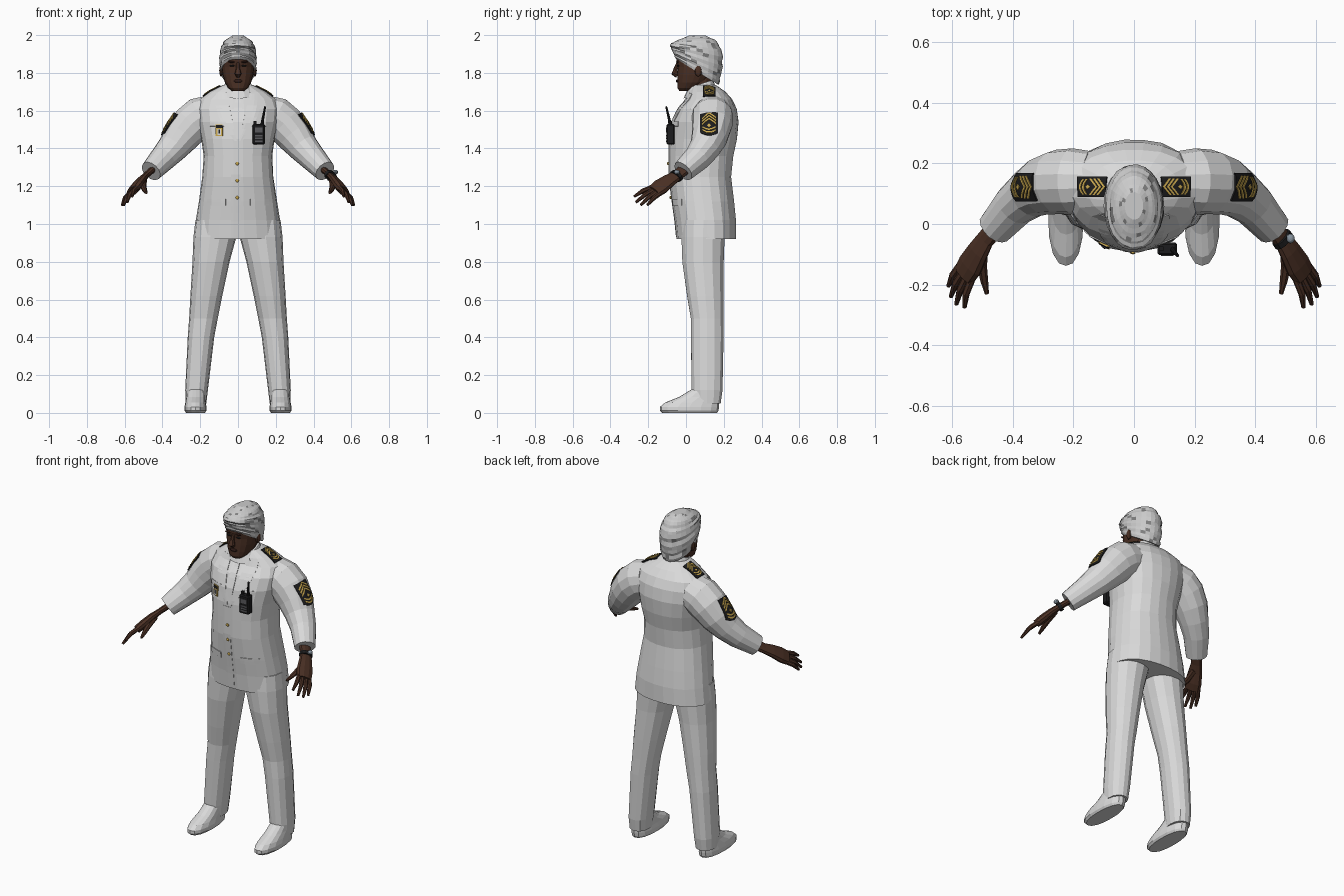
import bpy, bmesh, math, random
from mathutils import Vector as V, Matrix
from mathutils.bvhtree import BVHTree

random.seed(4)
if "Cube" in bpy.data.objects:
    bpy.data.objects.remove(bpy.data.objects["Cube"])


def material(name, r, g, b):
    m = bpy.data.materials.new(name)
    m.use_nodes = True
    m.diffuse_color = (r, g, b, 1)
    m.node_tree.nodes["Principled BSDF"].inputs["Base Color"].default_value = (r, g, b, 1)
    return m


CLOTH = material("white cloth", .7, .7, .7)
HAIR = material("grey hair", .6, .6, .6)
STREAK = material("hair streak", .22, .22, .22)
SKIN = material("brown skin", .07, .03, .018)
DARK = material("dark skin", .03, .012, .009)
BLACK = material("black", .012, .012, .013)
GOLD = material("gold", .6, .4, .08)
GREY = material("device grey", .1, .1, .11)
STEEL = material("watch steel", .25, .3, .35)


def finish(name, bm, mat, mirror=False):
    me = bpy.data.meshes.new(name)
    bm.to_mesh(me)
    bm.free()
    ob = bpy.data.objects.new(name, me)
    bpy.context.collection.objects.link(ob)
    me.materials.append(mat)
    if mirror:
        ob.modifiers.new("Mirror", "MIRROR").use_mirror_merge = False
    return ob


def loft(name, rings, mat, seg=16, n=2.3, mirror=False, jitter=0):
    """Skin superellipse rings, each given as centre and two half-axes."""
    bm = bmesh.new()
    loops = []
    for c, u, v in rings:
        loop = []
        for i in range(seg):
            a = math.tau * i / seg
            x, y = math.cos(a), math.sin(a)
            k = (abs(x) ** n + abs(y) ** n) ** (-1 / n) * (1 + random.uniform(-jitter, jitter))
            loop.append(bm.verts.new(V(c) + V(u) * x * k + V(v) * y * k))
        loops.append(loop)
    for a, b in zip(loops, loops[1:]):
        for i in range(seg):
            j = (i + 1) % seg
            bm.faces.new((a[i], a[j], b[j], b[i]))
    bm.faces.new(loops[0])
    bm.faces.new(loops[-1])
    bmesh.ops.recalc_face_normals(bm, faces=bm.faces)
    return finish(name, bm, mat, mirror)


def level(z, hx, front, back, cx=0):
    return (cx, (front + back) / 2, z), (hx, 0, 0), (0, (back - front) / 2, 0)


def tube(name, path, mat, side=(0, 1, 0), flat=1, **kw):
    """Tube along points (x, y, z, radius); side sets the wide axis."""
    pts = [V(p[:3]) for p in path]
    rings = []
    for i, p in enumerate(path):
        t = (pts[min(i + 1, len(pts) - 1)] - pts[max(i - 1, 0)]).normalized()
        u = V(side)
        u = (u - t * u.dot(t)).normalized()
        rings.append((pts[i], u * p[3], t.cross(u) * p[3] * flat))
    return loft(name, rings, mat, **kw)


def ball(name, loc, size, mat, mirror=False):
    bm = bmesh.new()
    bmesh.ops.create_uvsphere(bm, u_segments=10, v_segments=6, radius=1,
                              matrix=Matrix.LocRotScale(V(loc), None, V(size)))
    return finish(name, bm, mat, mirror)


def box(name, loc, size, mat, bevel=0):
    bm = bmesh.new()
    bmesh.ops.create_cube(bm, size=1, matrix=Matrix.LocRotScale(V(loc), None, V(size)))
    if bevel:
        bmesh.ops.bevel(bm, geom=bm.edges[:], offset=bevel, segments=1, affect="EDGES")
    return finish(name, bm, mat)


# Jacket body, sleeves and trousers
jacket = loft("jacket", [level(*r) for r in (
    (.92, .235, -.05, .265), (1.02, .222, -.06, .265), (1.12, .208, -.075, .255),
    (1.25, .188, -.09, .24), (1.36, .182, -.092, .25), (1.45, .195, -.09, .27),
    (1.54, .215, -.075, .278), (1.61, .222, -.045, .268), (1.66, .205, 0, .245),
    (1.70, .15, .015, .21), (1.735, .08, .03, .16))], CLOTH, seg=22, jitter=.008)
sleeve = tube("sleeve", (
    (.14, .14, 1.585, .1), (.20, .14, 1.565, .11), (.25, .138, 1.525, .107),
    (.30, .125, 1.465, .097), (.345, .10, 1.405, .082), (.395, .06, 1.35, .071),
    (.46, -.015, 1.28, .058)), CLOTH, seg=14, n=2.1, mirror=True, jitter=.012)
loft("trouser_leg", [level(*r) for r in (
    (.05, .054, .04, .185, .222), (.12, .06, .03, .195, .22), (.4, .07, .025, .2, .196),
    (.5, .075, .025, .2, .183), (.62, .084, .005, .2, .168), (.8, .098, -.02, .2, .142),
    (.93, .113, -.025, .205, .122), (1.02, .11, -.02, .205, .115))],
    CLOTH, seg=14, mirror=True, jitter=.012)
loft("shoe", [level(*r) for r in (
    (0, .05, -.125, .165, .225), (.012, .058, -.138, .172, .225), (.032, .058, -.138, .175, .225),
    (.055, .054, -.11, .176, .225), (.085, .05, -.035, .178, .223), (.125, .047, .03, .18, .222))],
    CLOTH, mirror=True)

# Collar, neck and head
loft("collar", [((0, .075, 1.685), (.095, 0, 0), (0, .088, .02)),
                ((0, .078, 1.742), (.07, 0, 0), (0, .066, .022))], CLOTH)
loft("neck", [level(1.68, .06, .01, .135), level(1.79, .06, .01, .14)], SKIN, seg=12)
loft("head", [level(*r) for r in (
    (1.703, .03, -.035, .03), (1.72, .052, -.045, .07), (1.75, .07, -.045, .11),
    (1.79, .081, -.045, .14), (1.83, .087, -.044, .16), (1.865, .087, -.052, .17),
    (1.92, .083, -.045, .17), (1.965, .055, -.01, .13))], SKIN, seg=18)
tube("nose", ((0, -.04, 1.855, .009), (0, -.055, 1.82, .011), (0, -.06, 1.797, .018),
              (0, -.045, 1.785, .013)), SKIN, side=(1, 0, 0), seg=8)
ball("ear", (.089, .065, 1.812), (.011, .02, .032), SKIN, True)
ball("eye", (.032, -.042, 1.838), (.013, .006, .005), BLACK, True)
ball("eyebrow", (.034, -.046, 1.858), (.02, .007, .005), DARK, True)
ball("lips", (0, -.045, 1.757), (.026, .008, .009), DARK)

# Hair: layered bands that stick out in turn
keys = [((0, .06, 1.805), (.094, 0, 0), (0, .115, -.07)), ((0, .058, 1.865), (.101, 0, 0), (0, .135, -.055)),
        ((0, .055, 1.93), (.095, 0, 0), (0, .142, -.022)), ((0, .056, 1.972), (.072, 0, 0), (0, .105, 0)),
        ((0, .06, 1.997), (.03, 0, 0), (0, .045, 0))]
bands = []
for a, b in zip(keys, keys[1:]):
    for i in range(4):
        c, u, v = (V(p).lerp(V(q), i / 4) for p, q in zip(a, b))
        k = 1 if i % 2 else .965
        bands.append((c, u * k, v * k))
hair = loft("hair", bands + [keys[-1]], HAIR, seg=26, n=2.1, jitter=.02)
hair.data.materials.append(STREAK)
for face in hair.data.polygons:
    face.material_index = int(random.random() < .13)

# Hands
across = V((-.5, -.77, .4)).normalized()
tube("hand", ((.445, 0, 1.295, .036), (.49, -.05, 1.255, .034), (.515, -.09, 1.23, .042),
              (.54, -.135, 1.197, .05), (.56, -.168, 1.172, .045)), SKIN,
     side=across, flat=.5, seg=10, mirror=True)
tips = {"index": (.56, -.275, 1.145), "middle": (.587, -.265, 1.115),
        "ring": (.605, -.24, 1.1), "little": (.613, -.205, 1.1)}
for i, (finger, tip) in enumerate(tips.items()):
    root = V((.555, -.16, 1.178)) + across * (.034 - .0225 * i)
    mid = root.lerp(V(tip), .5) + V((.006, 0, .006))
    tube(finger + "_finger", ((*root, .013), (*mid, .012), (*tip, .007)), SKIN,
         side=across, seg=7, mirror=True)
tube("thumb", ((.5, -.08, 1.232, .018), (.502, -.14, 1.2, .016), (.495, -.185, 1.182, .013),
               (.486, -.23, 1.165, .007)), SKIN, side=across, seg=7, mirror=True)
tube("watch_strap", ((.485, -.043, 1.26, .038), (.495, -.057, 1.25, .039)), BLACK,
     side=across, flat=.7, seg=12)
ball("watch_face", (.517, -.048, 1.275), (.014, .016, .012), STEEL)

# Thin plates laid onto the clothing
trees = [BVHTree.FromPolygons([v.co for v in o.data.vertices], [p.vertices[:] for p in o.data.polygons])
         for o in (jacket, sleeve)]


def project(p, n):
    start = p + n * .3
    hits = [h for h in (t.ray_cast(start, -n)[0] for t in trees) if h]
    return min(hits, key=lambda h: (h - start).length) if hits else p


def plate(name, shape, mat, origin=(0, -.1, 0), u=(1, 0, 0), v=(0, 0, 1), nu=4, nv=4,
          lift=.004, mirror=False):
    """Grid mapped by shape(s, t) to the u, v plane, then dropped on the clothes."""
    u, v = V(u), V(v).normalized()
    n = u.cross(v)
    bm = bmesh.new()
    grid = []
    for j in range(nv + 1):
        row = []
        for i in range(nu + 1):
            a, b = shape(i / nu, j / nv)
            row.append(bm.verts.new(project(V(origin) + u * a + v * b, n) + n * lift))
        grid.append(row)
    for r, q in zip(grid, grid[1:]):
        for i in range(nu):
            bm.faces.new((r[i], r[i + 1], q[i + 1], q[i]))
    ob = finish(name, bm, mat, mirror)
    solid = ob.modifiers.new("Solidify", "SOLIDIFY")
    solid.thickness, solid.offset = .006, -1
    return ob


def rect(cx, cz, w, h):
    return lambda s, t: (cx + (s - .5) * w, cz + (t - .5) * h)


# Rank insignia: chevrons, a diamond and curved bars on a black ground
def insignia(name, origin, up, w, h, rounding):
    kw = dict(origin=origin, u=(0, 1, 0), v=up, mirror=True)

    def ground(s, t):
        low = -h / 2 + rounding * (2 * s - 1) ** 2
        return (s - .5) * w, low + (h / 2 - low) * t

    plate(name + "_ground", ground, BLACK, nu=8, nv=8, lift=.006, **kw)
    kw["lift"] = .009
    for i in range(3):
        plate(f"{name}_chevron_{i + 1}", lambda s, t: (
            (s - .5) * w * .8, h * (.42 - .13 * i - .22 * abs(2 * s - 1) + .075 * t)), GOLD, nu=8, nv=1, **kw)
    plate(name + "_diamond", lambda s, t: ((s - t) * w * .11, h * (-.1 + (s + t - 1) * .08)),
          GOLD, nu=2, nv=2, **kw)
    for i in range(2):
        plate(f"{name}_bar_{i + 1}", lambda s, t: (
            (s - .5) * w * .75, h * (-.3 - .12 * i + .12 * (2 * s - 1) ** 2 + .065 * t)), GOLD, nu=8, nv=1, **kw)


insignia("shoulder_board", (.14, .123, 1.705), (-.9, 0, .45), .068, .108, 0)
insignia("sleeve_patch", (.34, .122, 1.51), (-.55, 0, .83), .094, .14, .02)

# Lapels, tie, front edge and pocket flaps
plate("lapel", lambda s, t: (.006 + .055 * t + s * (.012 + .06 * math.sin(math.pi * min(1, t * .75))),
                             1.44 + .25 * t), CLOTH, nv=8, mirror=True)
plate("tie", lambda s, t: ((s - .5) * (.012 + .035 * math.sin(math.pi * (.12 + t * .8))), 1.46 + .21 * t),
      CLOTH, nv=8)
plate("front_edge", rect(-.012, 1.18, .05, .5), CLOTH, nv=12, lift=.002)
plate("pocket_flap", rect(.115, 1.115, .1, .035), CLOTH, mirror=True)
plate("chest_flap", rect(.105, 1.53, .085, .025), CLOTH, mirror=True)
for i in range(3):
    spot = project(V((-.004, -.1, 1.32 - .09 * i)), V((0, -1, 0)))
    ball(f"button_{i + 1}", spot + V((0, -.005, 0)), (.009, .005, .009), GOLD)

# Breast badge
plate("badge", rect(-.1, 1.497, .036, .06), GOLD, lift=.007)
plate("badge_ribbon", rect(-.1, 1.516, .034, .014), BLACK, lift=.01)
plate("badge_field", rect(-.1, 1.487, .018, .03), CLOTH, lift=.01)
plate("badge_pin", rect(-.1, 1.49, .007, .02), BLACK, lift=.013)

# Two-way radio
box("radio_body", (.11, -.082, 1.475), (.064, .042, .11), BLACK, .006)
box("radio_screen", (.11, -.103, 1.497), (.042, .005, .026), GREY)
for i in range(3):
    box(f"radio_key_row_{i + 1}", (.11, -.103, 1.467 - .014 * i), (.04, .005, .008), GREY)
box("radio_knob", (.09, -.082, 1.537), (.014, .014, .016), BLACK)
tube("radio_antenna", ((.128, -.084, 1.525, .009), (.132, -.09, 1.56, .007), (.144, -.105, 1.622, .005)),
     BLACK, seg=8)
